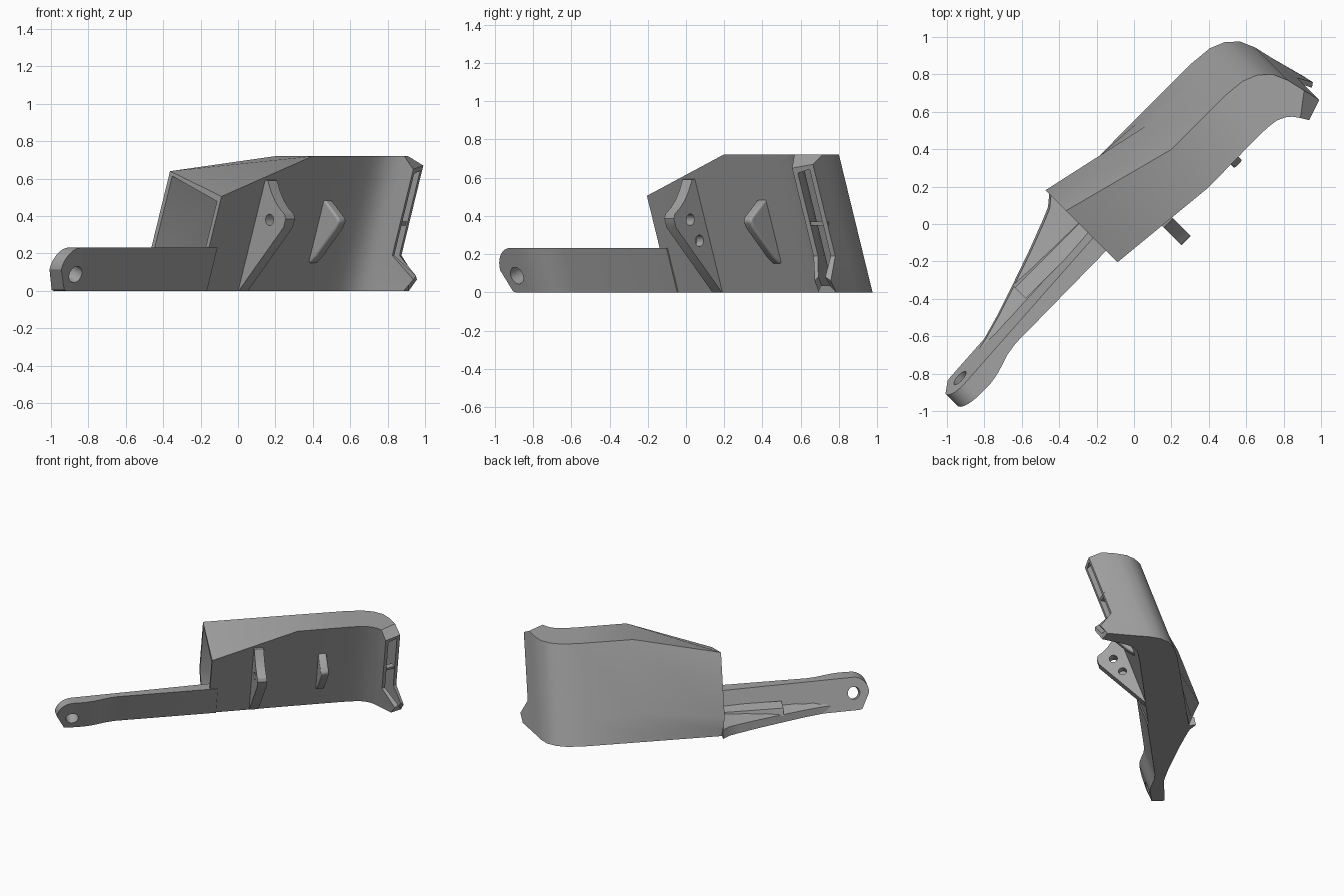
import bpy, bmesh, math
from mathutils import Vector

if "Cube" in bpy.data.objects:
    bpy.data.objects.remove(bpy.data.objects["Cube"])

grey = bpy.data.materials.new("mid_grey")
grey.use_nodes = True
COL = (0.36, 0.36, 0.36, 1)
grey.diffuse_color = COL
grey.node_tree.nodes["Principled BSDF"].inputs["Base Color"].default_value = COL

LEAN = 0.345
R2 = math.sqrt(2)


def place(u, v, z, lean=LEAN):
    """u runs along the body, v across it; everything leans along v with height."""
    v += lean * z
    return Vector(((u + v) / R2, (u - v) / R2, z))


def finish(name, bm, angle=28):
    bmesh.ops.recalc_face_normals(bm, faces=bm.faces)
    me = bpy.data.meshes.new(name)
    bm.to_mesh(me)
    bm.free()
    ob = bpy.data.objects.new(name, me)
    bpy.context.collection.objects.link(ob)
    me.materials.append(grey)
    bpy.ops.object.select_all(action='DESELECT')
    ob.select_set(True)
    bpy.context.view_layer.objects.active = ob
    bpy.ops.object.shade_smooth_by_angle(angle=math.radians(angle))
    return ob


def skin(bm, rings):
    """Join successive closed rings of points with quads."""
    loops = [[bm.verts.new(p) for p in r] for r in rings]
    n = len(loops[0])
    for a, b in zip(loops, loops[1:]):
        for i in range(n):
            j = (i + 1) % n
            bm.faces.new((a[i], a[j], b[j], b[i]))
    return loops


def loft(name, rings, angle=28):
    bm = bmesh.new()
    loops = skin(bm, rings)
    bm.faces.new(loops[0])
    bm.faces.new(loops[-1])
    return finish(name, bm, angle)


def drill(target, start, end, radius):
    """Cut a round hole from start to end."""
    start, end = Vector(start), Vector(end)
    d = end - start
    bpy.ops.mesh.primitive_cylinder_add(vertices=32, radius=radius, depth=d.length,
                                        location=(start + end) / 2,
                                        rotation=d.to_track_quat('Z', 'Y').to_euler())
    cutter = bpy.context.object
    cutter.name = "hole_cutter"
    cutter.hide_render = True
    cutter.hide_set(True)
    mod = target.modifiers.new("hole", 'BOOLEAN')
    mod.object = cutter
    mod.solver = 'EXACT'


# Hollow body: (outer u, outer v, outer top, front u, front v, front top)
stations = [
    (-.207, -.528, .64, -.207, -.092, .505),
    (.42, -.39, .72, .42, -.105, .72),
    (.82, -.39, .72, .78, -.11, .72),
    (.95, -.378, .72, .87, -.108, .72),
    (1.03, -.345, .72, .93, -.1, .72),
    (1.09, -.29, .72, .975, -.08, .72),
    (1.125, -.21, .72, 1.005, -.055, .72),
    (1.148, -.11, .72, 1.03, -.02, .72),
    (1.17, .0, .67, 1.055, .046, .65),
]


def body_ring(k, wall=0.0, floor=0.0):
    uo, vo, zo, uf, vf, zf = stations[k]
    last = k == len(stations) - 1
    across = Vector((uf - uo, vf - vo)).normalized() * wall
    outer, front = [], []
    for i in range(4):
        tuck = (.14, .10, .0, .0)[i] if k == 0 else 0
        lip = (.09, .12, .0, .0)[i] if last else 0
        side = lip * .35
        low = (0, .06, .19)[i] + floor * (1, .6, 0)[i] if i < 3 else None
        z1 = low if i < 3 else zo - wall
        z2 = low if i < 3 else zf - wall
        outer.append(place(uo + across.x + side, vo + across.y + tuck + lip, z1))
        front.append(place(uf - across.x + side * 2, vf - across.y + lip, z2))
    return outer + front[::-1]


bm = bmesh.new()
count = range(len(stations))
shell = skin(bm, [body_ring(k) for k in count])
duct = skin(bm, [body_ring(k, .026, .035) for k in count])
for end in (0, -1):
    for i in range(8):
        j = (i + 1) % 8
        bm.faces.new((shell[end][i], shell[end][j], duct[end][j], duct[end][i]))
finish("body_shell", bm)

# Divider across the narrow end slot
loft("slot_divider", [[place(u, v, z) for u, v in
                       ((1.15, -.06), (1.17, -.01), (1.06, .035), (1.04, -.02))]
                      for z in (.35, .37)])


# Arm with a rounded, bored tip
def blend(x, table):
    for (x0, y0), (x1, y1) in zip(table, table[1:]):
        if x <= x1:
            t = (x - x0) / (x1 - x0)
            return y0 + t * (y1 - y0)
    return table[-1][1]


TIP, RAD = -1.24, .115
front_line = [(-1.36, -.02), (-1.15, -.018), (-1.09, -.028), (-1.03, -.045),
              (-.97, -.065), (-.9, -.076), (-.15, -.085)]
back_line = [(-1.36, -.11), (-.15, -.186)]
us = [TIP - RAD * math.cos(math.radians(a)) for a in range(0, 91, 10)]
us += [-1.15, -1.09, -1.03, -.97, -.9, -.15]
rings = []
for u in us:
    rise = math.sqrt(max(RAD ** 2 - (u - TIP) ** 2, 0)) if u < TIP else RAD
    top = RAD + rise + .002
    low = max(0, RAD - (u - TIP + RAD) * 1.9)
    f, b = blend(u, front_line), blend(u, back_line)
    rings.append([place(u, f, low), place(u, f, top), place(u, b, top), place(u, b, low)])
arm = loft("arm", rings)
drill(arm, place(TIP, -.2, .15), place(TIP, .1, .15 - .3 * LEAN), .046)

# Wedge flange behind the arm, flaring into the body
edge = [(-1.06, -.13), (-.99, -.145), (-.85, -.185), (-.71, -.232),
        (-.5, -.305), (-.33, -.37), (-.26, -.40), (-.2, -.45)]
rings = []
for u, v in edge:
    h = .05 + .02 * (u + 1.06)
    rings.append([place(u, -.1, 0), place(u, -.1, h + .05), place(u, v, h), place(u, v + .01, 0)])
loft("arm_flange", rings)

# Raised rail on the flange
loft("flange_rail", [[place(u, v, z) for v, z in
                      ((-.17, .05), (-.17, .125), (-.245, .105), (-.245, .05))]
                     for u in (-.69, -.18)])


# Plates standing on the front wall
def wall_plate(name, profile, u0, u1, bevel=0):
    ob = loft(name, [[place(u, v, z, 0) for v, z in profile] for u in (u0, u1)])
    if bevel:
        mod = ob.modifiers.new("round", 'BEVEL')
        mod.width = bevel
        mod.segments = 3
    return ob


bracket = wall_plate("mounting_bracket",
                     [(-.125, 0), (.08, .595), (.125, .59), (.15, .53), (.18, .48),
                      (.215, .44), (.252, .41), (.26, .385), (.245, .34), (-.095, 0)],
                     .10, .17)
drill(bracket, place(.0, .138, .38, 0), place(.3, .138, .38, 0), .03)
drill(bracket, place(.12, .07, .27, 0), place(.3, .07, .27, 0), .03)

wall_plate("small_hook",
           [(.04, .49), (.07, .48), (.165, .39), (.172, .37), (.15, .335),
            (.0, .185), (-.045, .15), (-.07, .15)],
           .59, .65, .012)
